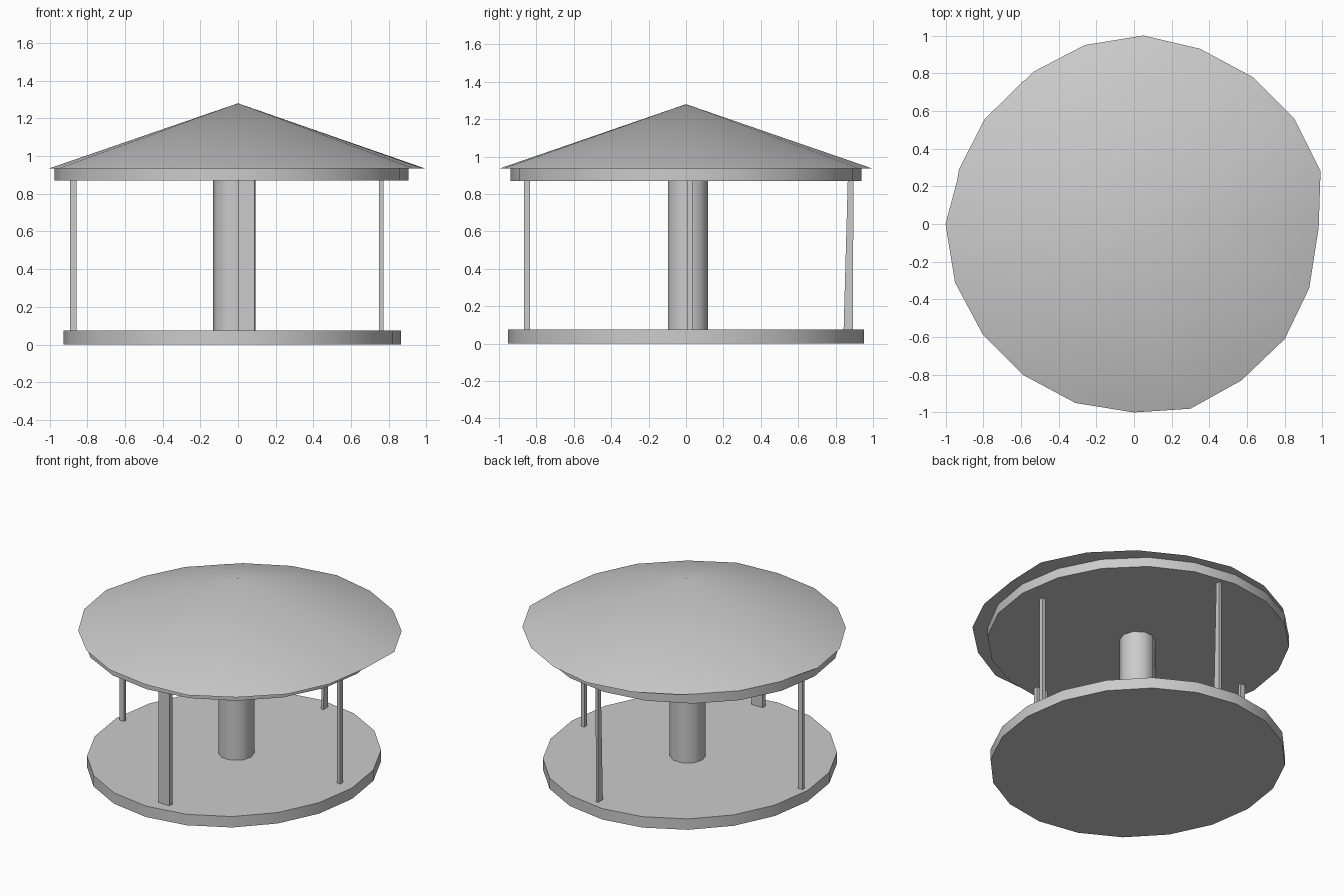
import bpy
import bmesh
from math import cos, sin, pi, radians

cube = bpy.data.objects.get("Cube")
if cube:
    bpy.data.objects.remove(cube, do_unlink=True)

grey = bpy.data.materials.new("plain grey")
grey.use_nodes = True
GREY = (0.6, 0.6, 0.6, 1)
grey.diffuse_color = GREY
grey.node_tree.nodes["Principled BSDF"].inputs["Base Color"].default_value = GREY


def finish(name, bm, smooth_angle):
    """Turn a bmesh into a named, shaded object."""
    bmesh.ops.recalc_face_normals(bm, faces=bm.faces)
    mesh = bpy.data.meshes.new(name)
    bm.to_mesh(mesh)
    bm.free()
    mesh.materials.append(grey)
    for face in mesh.polygons:
        face.use_smooth = True
    mesh.set_sharp_from_angle(angle=radians(smooth_angle))
    obj = bpy.data.objects.new(name, mesh)
    bpy.context.collection.objects.link(obj)
    return obj


def ring(count, center, radii, turn=0.0):
    """Outline of a regular, slightly stretched polygon."""
    return [(center[0] + radii[0] * cos(turn + 2 * pi * i / count),
             center[1] + radii[1] * sin(turn + 2 * pi * i / count))
            for i in range(count)]


def rectangle(x, y, width, depth):
    return [(x + sx * width / 2, y + sy * depth / 2)
            for sx, sy in ((-1, -1), (1, -1), (1, 1), (-1, 1))]


def loft(name, bottom, top, z_low, z_high, smooth_angle=30):
    """Closed solid between two outlines of equal point count."""
    bm = bmesh.new()
    low = [bm.verts.new((x, y, z_low)) for x, y in bottom]
    high = [bm.verts.new((x, y, z_high)) for x, y in top]
    bm.faces.new(low)
    bm.faces.new(high)
    for i in range(len(low)):
        j = (i + 1) % len(low)
        bm.faces.new((low[i], low[j], high[j], high[i]))
    return finish(name, bm, smooth_angle)


def cone(name, outline, z_rim, z_tip):
    bm = bmesh.new()
    rim = [bm.verts.new((x, y, z_rim)) for x, y in outline]
    tip = bm.verts.new((0, 0, z_tip))
    bm.faces.new(rim)
    for i, vert in enumerate(rim):
        bm.faces.new((vert, rim[(i + 1) % len(rim)], tip))
    return finish(name, bm, 30)


FLOOR, CEILING, EAVE, PEAK = 0.075, 0.87, 0.935, 1.28

# Round platform at the bottom
platform = ring(20, (-0.03, 0), (0.895, 0.953))
loft("platform", platform, platform, 0, FLOOR)

# Thick central column
column = ring(10, (-0.02, 0.01), (0.112, 0.112))
loft("central_column", column, column, FLOOR, CEILING, 50)

# Canopy rim under the roof
canopy = ring(20, (-0.035, 0), (0.94, 0.938))
loft("canopy_rim", canopy, canopy, CEILING, EAVE)

# Shallow conical roof with a slightly uneven rim
roof_outline = [(.05, 1), (.35, .93), (.63, .78), (.85, .56), (.99, .28),
                (.98, -.02), (.93, -.34), (.8, -.61), (.57, -.83), (.3, -.98),
                (0, -1), (-.31, -.95), (-.59, -.8), (-.8, -.59), (-.95, -.31),
                (-1, 0), (-.92, .3), (-.79, .56), (-.53, .81), (-.26, .95)]
cone("roof", roof_outline, EAVE, PEAK)

# Thin posts around the platform: bottom and top rectangles
posts = {
    "right_post": ((-.875, 0, .035, .02), (-.875, 0, .035, .02)),
    "left_post": ((.76, .02, .025, .03), (.76, .02, .025, .03)),
    "front_post": ((.045, -.85, .085, .03), (.045, -.85, .085, .03)),
    "back_post": ((.05, .868, .018, .05), (.05, .88, .018, .03)),
}
for name, (foot, head) in posts.items():
    loft(name, rectangle(*foot), rectangle(*head), FLOOR, CEILING)
